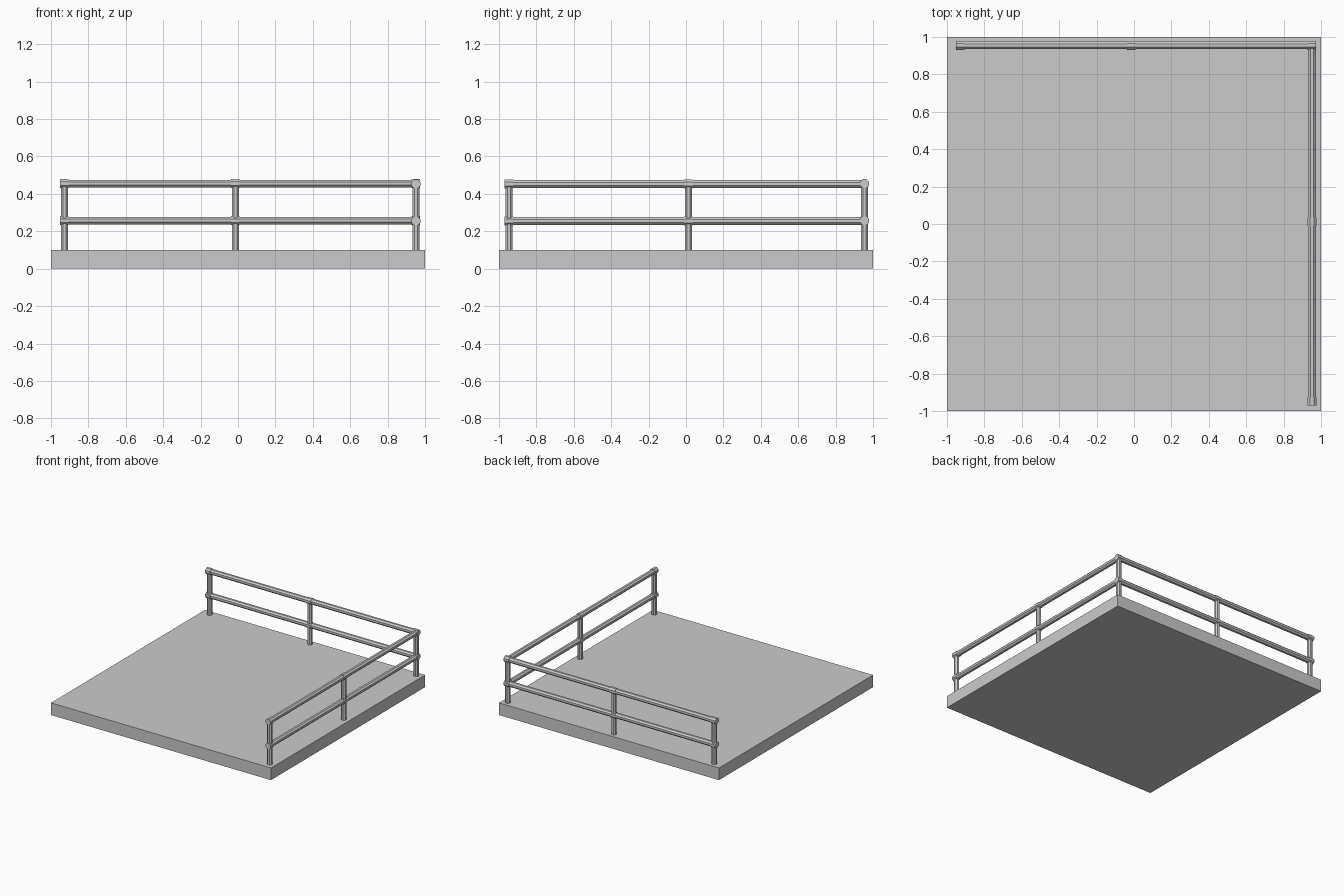
import bpy, math
from mathutils import Vector, Matrix

if "Cube" in bpy.data.objects:
    bpy.data.objects.remove(bpy.data.objects["Cube"])

SIDES = 8


def tube(name, start, end, half_width):
    """Octagonal bar between two points with flat sides facing the axes."""
    a, b = Vector(start), Vector(end)
    d = b - a
    bpy.ops.mesh.primitive_cylinder_add(
        vertices=SIDES, radius=half_width / math.cos(math.pi / SIDES), depth=d.length)
    ob = bpy.context.object
    ob.name = name
    spin = Matrix.Rotation(math.pi / SIDES, 4, 'Z')
    aim = d.to_track_quat('Z', 'Y').to_matrix().to_4x4()
    ob.data.transform(aim @ spin)
    ob.location = (a + b) / 2
    return ob


# Floor slab
bpy.ops.mesh.primitive_cube_add(size=1, location=(0, 0, 0.05))
slab = bpy.context.object
slab.name = "floor_slab"
slab.scale = (2, 2, 0.1)

EDGE = 0.952
RAILS = {"lower": 0.257, "upper": 0.455}


def railing(name, place, posts, ends, heights_offset=0.0):
    """Posts, two rails and clamp collars; place(t, z) maps along the run."""
    for i, t in enumerate(posts):
        tube(f"{name}_post_{i}", place(t, 0.09), place(t, RAILS["upper"]), 0.019)
    for level, z in RAILS.items():
        z += heights_offset
        tube(f"{name}_{level}_rail", place(ends[0], z), place(ends[1], z), 0.0205)
        for i, t in enumerate(posts):
            tube(f"{name}_{level}_collar_{i}",
                 place(t - 0.024, z), place(t + 0.022, z), 0.024)


# Back railing, then right railing sharing the corner post position
railing("back", lambda t, z: (t, 0.955, z), (-0.927, -0.014, 0.951), (-0.945, 0.968))
railing("right", lambda t, z: (EDGE, t, z), (-0.946, 0.014), (-0.966, 0.965), -0.002)
